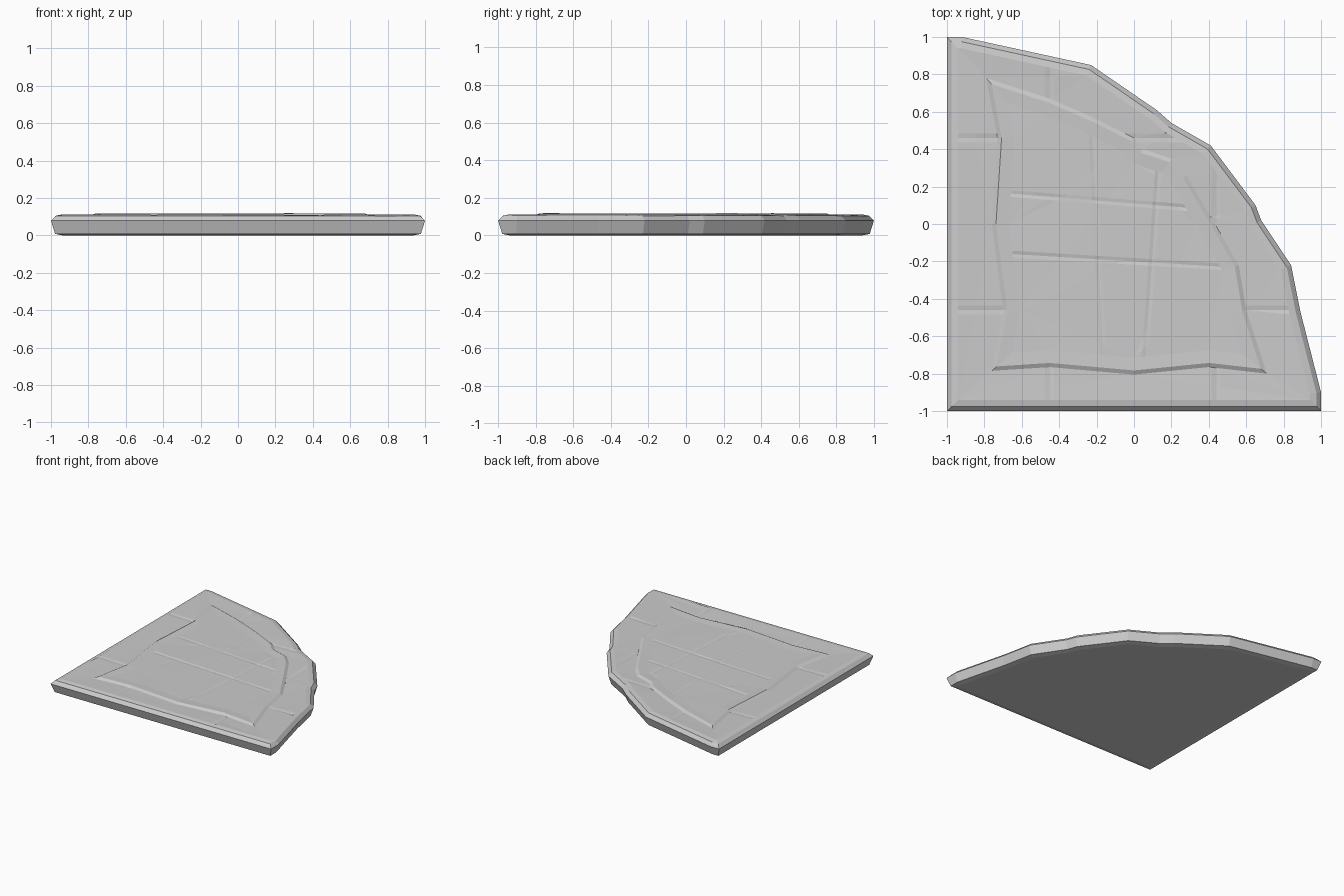
import bpy, bmesh, random
from mathutils import Vector

if "Cube" in bpy.data.objects:
    bpy.data.objects.remove(bpy.data.objects["Cube"])

random.seed(4)

# Outer outline of the quarter-round slab and of the raised field, counter-clockwise
OUTLINE = [(-1, -1), (1, -1), (1, -.9), (.89, -.47), (.84, -.22), (.68, .02), (.65, .10),
           (.5, .3), (.41, .42), (.2, .54), (.12, .61), (-.23, .85), (-.92, 1), (-1, 1)]
FIELD = [(-.76, -.785), (-.45, -.765), (0, -.805), (.4, -.765), (.71, -.8), (.6, -.46),
         (.56, -.22), (.41, .04), (.28, .26), (.2, .35), (.05, .40), (0, .46), (-.22, .57),
         (-.45, .67), (-.79, .78), (-.73, .46), (-.76, 0), (-.7, -.46)]


def inset(points, d):
    """Move every edge of a polygon inward by d."""
    pts = [Vector(p) for p in points]
    out = []
    for i, p in enumerate(pts):
        a = (p - pts[i - 1]).normalized()
        b = (pts[(i + 1) % len(pts)] - p).normalized()
        na, nb = Vector((-a.y, a.x)), Vector((-b.y, b.x))
        out.append(p + (na + nb) * d / (1 + na.dot(nb)))
    return out


bm = bmesh.new()


def ring(points, d, z):
    return [bm.verts.new((p.x, p.y, z)) for p in inset(points, d)]


def bridge(lo, hi):
    n = len(lo)
    for i in range(n):
        j = (i + 1) % n
        bm.faces.new((lo[i], lo[j], hi[j], hi[i]))


def loop_edges(r):
    return [bm.edges.get((r[i - 1], r[i])) for i in range(len(r))]


def seam(faces, co, no, depth, width):
    """Cut a shallow V groove across the given faces."""
    no = Vector(no).normalized()
    for off in (-width, 0, width):
        verts = {v for f in faces for v in f.verts}
        edges = {e for f in faces for e in f.edges}
        res = bmesh.ops.bisect_plane(bm, geom=list(verts) + list(edges) + list(faces),
                                     plane_co=Vector(co) + no * off, plane_no=no, dist=1e-5)
        faces = [g for g in res['geom'] if isinstance(g, bmesh.types.BMFace)]
        if off == 0:
            mid = [g for g in res['geom_cut'] if isinstance(g, bmesh.types.BMVert)]
    for v in mid:
        if v.is_valid and v.co.z > .1:
            v.co.z -= depth
    return faces


# Chamfered sides and underside
levels = [ring(OUTLINE, .06, 0), ring(OUTLINE, .022, .008), ring(OUTLINE, 0, .078),
          ring(OUTLINE, .025, .105), ring(OUTLINE, .06, .111)]
for lo, hi in zip(levels, levels[1:]):
    bridge(lo, hi)
bm.faces.new(list(reversed(levels[0])))

# Step up to the raised field
foot, crest = ring(FIELD, 0, .105), ring(FIELD, .022, .117)
bridge(foot, crest)

# Border between rim and field
fill = bmesh.ops.triangle_fill(bm, use_beauty=True, use_dissolve=False,
                               edges=loop_edges(levels[-1]) + loop_edges(foot))
border = [g for g in fill['geom'] if isinstance(g, bmesh.types.BMFace)]

# Field surface, with a slightly lower worn middle
inner = ring(FIELD, .09, .113)
bridge(crest, inner)
field = [bm.faces.new(inner)]
field = bmesh.ops.triangulate(bm, faces=field)['faces']

# Worn seams on the field
for co, no in (((0, .11, 0), (.08, 1, 0)), ((0, -.2, 0), (.06, 1, 0)),
               ((-.2, 0, 0), (1, .05, 0)), ((.11, 0, 0), (1, -.07, 0))):
    field = seam(field, co, no, .003, .018)

# Nicks across the border
for co, no in (((-.45, 0, 0), (1, 0, 0)), ((.44, 0, 0), (1, 0, 0)),
               ((0, .46, 0), (0, 1, 0)), ((0, -.46, 0), (0, 1, 0))):
    border = seam(border, co, no, .004, .025)

# Hand-cut unevenness of the top
for v in bm.verts:
    if v.co.z > .1:
        v.co.z += random.uniform(-.0015, .0015)

bmesh.ops.recalc_face_normals(bm, faces=bm.faces[:])
mesh = bpy.data.meshes.new("stone_floor_slab")
bm.to_mesh(mesh)
bm.free()
slab = bpy.data.objects.new("stone_floor_slab", mesh)
bpy.context.collection.objects.link(slab)
